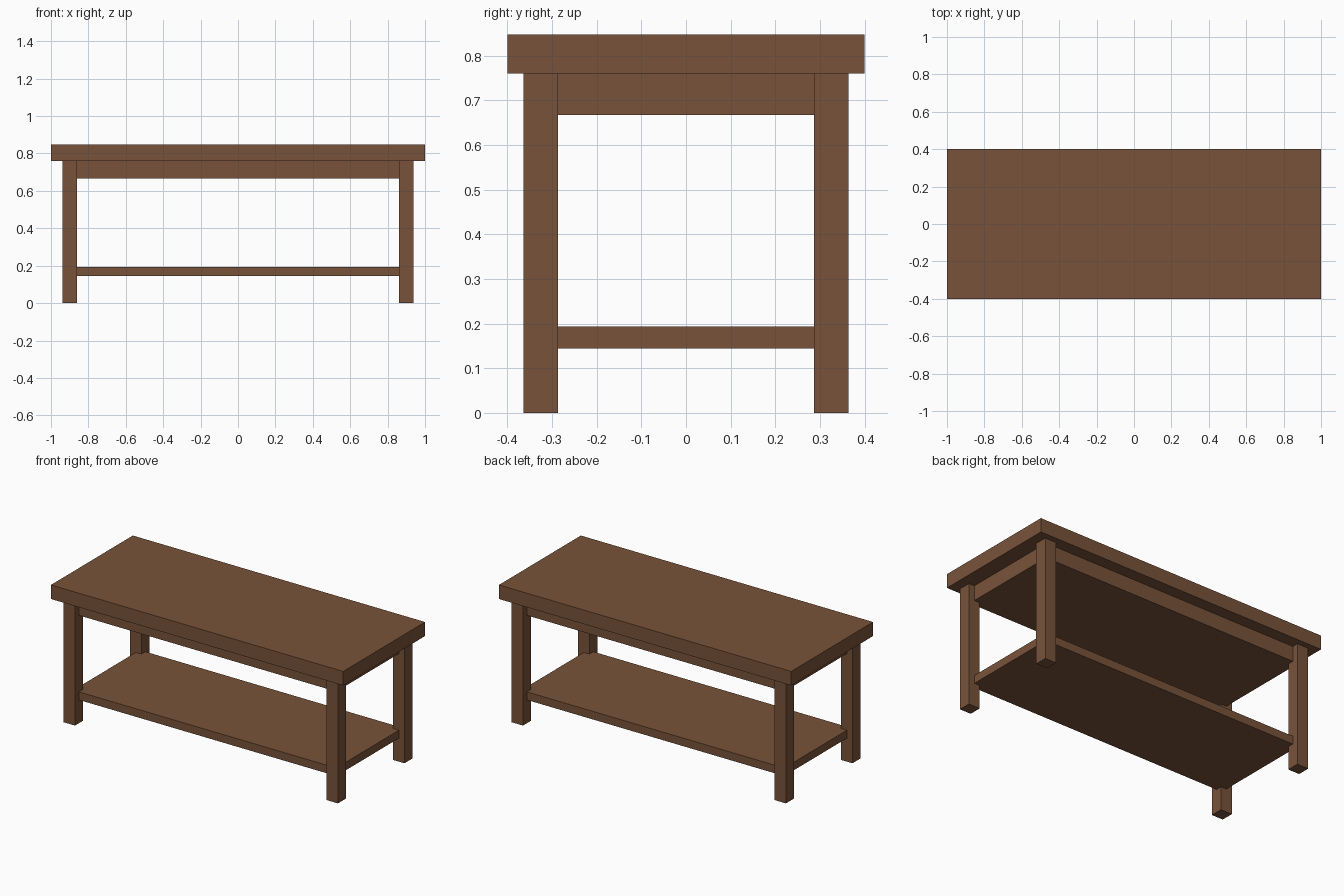
import bpy

cube = bpy.data.objects.get("Cube")
if cube:
    bpy.data.objects.remove(cube, do_unlink=True)

# Brown wood
wood = bpy.data.materials.new("brown wood")
wood.use_nodes = True
colour = (0.19, 0.086, 0.042, 1)
wood.diffuse_color = colour
wood.node_tree.nodes["Principled BSDF"].inputs["Base Color"].default_value = colour


def box(name, centre, size, bottom, top):
    """Upright block with a given footprint, between two heights."""
    bpy.ops.mesh.primitive_cube_add(
        size=1, location=(centre[0], centre[1], (bottom + top) / 2))
    obj = bpy.context.object
    obj.name = name
    obj.scale = (size[0], size[1], top - bottom)
    bpy.ops.object.transform_apply(location=False, rotation=False, scale=True)
    obj.data.materials.append(wood)
    return obj


LEG_X, LEG_Y, LEG_WIDTH = 0.9, 0.325, 0.077
UNDER_TOP = 0.76
inner = (2 * LEG_X, 2 * LEG_Y)  # footprint reaching the leg centres

# Table top, solid apron beneath it and lower shelf
box("table_top", (0, 0), (2, 0.8), UNDER_TOP, 0.847)
box("apron", (0, 0), inner, 0.667, UNDER_TOP)
box("shelf", (0, 0), inner, 0.144, 0.194)

# Four square legs
for side, sx in (("left", 1), ("right", -1)):
    for end, sy in (("front", -1), ("back", 1)):
        box(f"{end}_{side}_leg", (sx * LEG_X, sy * LEG_Y),
            (LEG_WIDTH, LEG_WIDTH), 0, UNDER_TOP)
